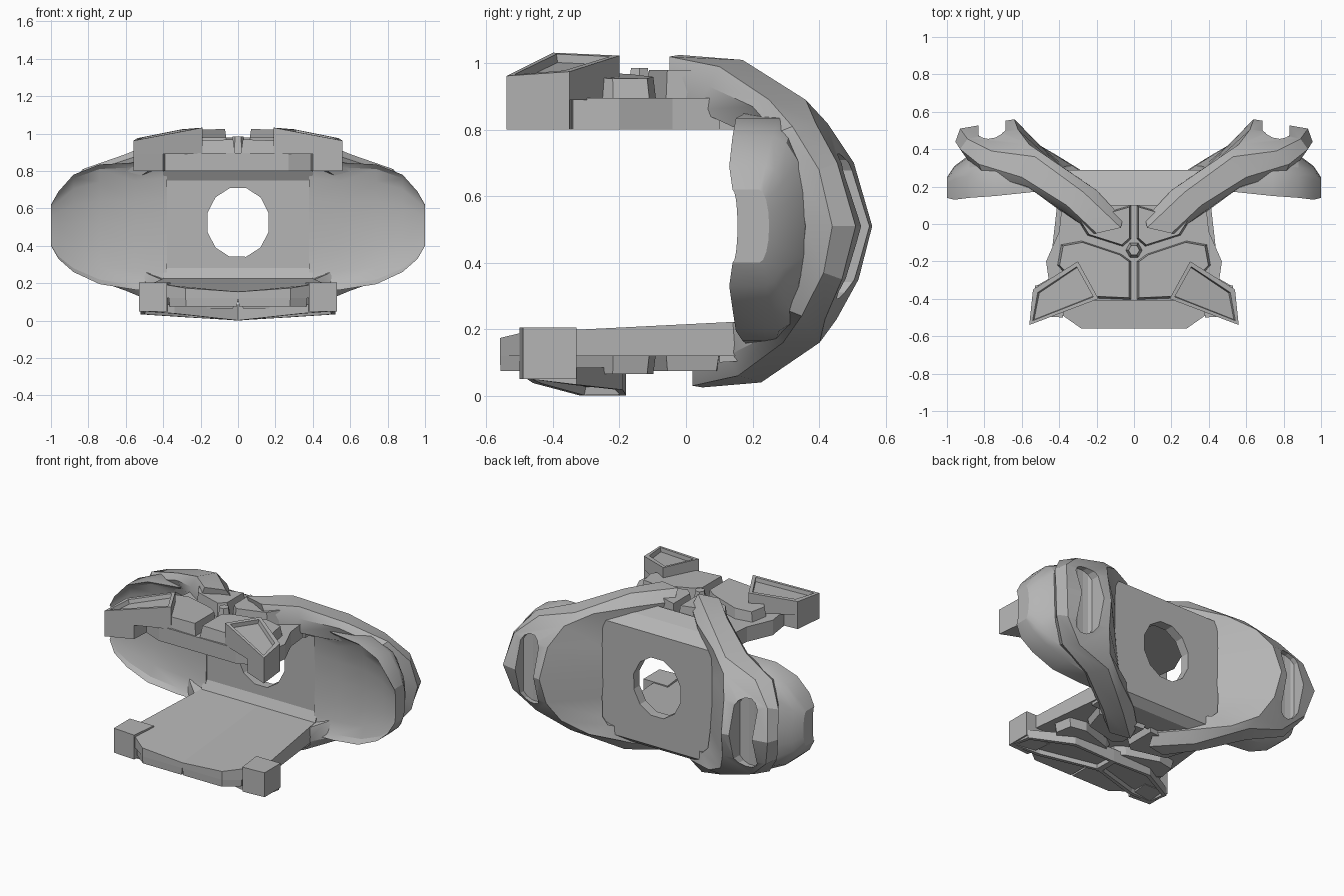
import bpy, bmesh, math

old = bpy.data.objects.get("Cube")
if old:
    bpy.data.objects.remove(old, do_unlink=True)

grey = bpy.data.materials.new("plain grey")
grey.use_nodes = True
COLOR = (0.46, 0.46, 0.46, 1)
grey.diffuse_color = COLOR
grey.node_tree.nodes["Principled BSDF"].inputs["Base Color"].default_value = COLOR


def finish(name, bm, mirror=True, smooth=False, cutter=None):
    """Turn a bmesh into an object with optional cut and mirror."""
    bmesh.ops.recalc_face_normals(bm, faces=bm.faces)
    mesh = bpy.data.meshes.new(name)
    bm.to_mesh(mesh)
    bm.free()
    ob = bpy.data.objects.new(name, mesh)
    bpy.context.collection.objects.link(ob)
    mesh.materials.append(grey)
    if smooth:
        bpy.ops.object.select_all(action="DESELECT")
        ob.select_set(True)
        bpy.context.view_layer.objects.active = ob
        bpy.ops.object.shade_smooth_by_angle(angle=math.radians(28))
    if cutter:
        cut = ob.modifiers.new("cut", "BOOLEAN")
        cut.object = cutter
        cut.solver = "EXACT"
    if mirror:
        ob.modifiers.new("mirror", "MIRROR")
    return ob


def loft(rings):
    """Skin closed rings of points and cap both ends."""
    bm = bmesh.new()
    rows = [[bm.verts.new(p) for p in ring] for ring in rings]
    n = len(rows[0])
    for a, b in zip(rows, rows[1:]):
        for i in range(n):
            j = (i + 1) % n
            bm.faces.new((a[i], a[j], b[j], b[i]))
    bm.faces.new(rows[0])
    bm.faces.new(rows[-1])
    return bm


def prism(name, pts, low, high, taper=1.0, inset=0, mirror=True):
    """Upright slab; low and high are heights or functions of x and y.
    The high end can be narrowed, or given a sunken inset."""
    lo = low if callable(low) else lambda x, y: low
    hi = high if callable(high) else lambda x, y: high
    cx = sum(p[0] for p in pts) / len(pts)
    cy = sum(p[1] for p in pts) / len(pts)
    ends = [(cx + (x - cx) * taper, cy + (y - cy) * taper) for x, y in pts]
    bm = loft([[(x, y, lo(x, y)) for x, y in pts],
               [(x, y, hi(x, y)) for x, y in ends]])
    if inset:
        bmesh.ops.recalc_face_normals(bm, faces=bm.faces)
        bm.faces.ensure_lookup_table()
        cap = [bm.faces[-1]]
        bmesh.ops.inset_region(bm, faces=cap, thickness=inset)
        bmesh.ops.inset_region(bm, faces=cap, thickness=0.006, depth=-0.025)
    return finish(name, bm, mirror)


def hide(ob):
    ob.hide_render = True
    ob.hide_viewport = True
    ob.display_type = "WIRE"
    return ob


# back wall with its round opening
ring = [(0.17 * math.cos(k * math.pi / 6 + 0.26), 0.525 + 0.19 * math.sin(k * math.pi / 6 + 0.26))
        for k in range(12)]
hole = hide(finish("hole_cutter", loft([[(x, y, z) for x, z in ring] for y in (0, 0.5)]), False))
profile = [(0.1, 0.94), (0.2, 0.91), (0.29, 0.86), (0.29, 0.15), (0.24, 0.11), (0.1, 0.1),
           (0.1, 0.2), (0.2, 0.22), (0.23, 0.28), (0.23, 0.75), (0.2, 0.8), (0.1, 0.8)]
wall = loft([[(x, y, z) for y, z in profile] for x in (-0.4, 0.4)])
finish("back_wall", wall, False, cutter=hole)

# dished side shells: x, mid height, half height, front rim, front mid, back rim, back mid
STATIONS = [(0.38, 0.51, 0.36, 0.19, 0.23, 0.25, 0.285), (0.55, 0.505, 0.34, 0.17, 0.235, 0.27, 0.36),
            (0.74, 0.515, 0.32, 0.15, 0.23, 0.28, 0.38), (0.88, 0.52, 0.26, 0.14, 0.2, 0.26, 0.37),
            (0.96, 0.51, 0.18, 0.13, 0.17, 0.24, 0.31), (1.0, 0.51, 0.11, 0.14, 0.155, 0.22, 0.25)]
rings = []
for x, zc, h, fr, fm, br, bk in STATIONS:
    arc = [math.radians(-90 + 22.5 * k) for k in range(9)]
    front = [(x, fr + (fm - fr) * math.cos(t), zc + h * math.sin(t)) for t in arc]
    back = [(x, br + (bk - br) * math.cos(t), zc + h * math.sin(t)) for t in reversed(arc)]
    rings.append(front + back)
finish("side_shell", loft(rings), smooth=True)

# sweeping ribs: half of the sections, reflected downward for the rest
HALF = [
    [(.60, .31, .51), (.90, .36, .51), (.955, .44, .51), (.93, .51, .51), (.64, .56, .51), (.38, .285, .51)],
    [(.59, .28, .68), (.88, .33, .68), (.93, .40, .68), (.89, .455, .70), (.62, .505, .70), (.38, .285, .68)],
    [(.54, .24, .76), (.81, .27, .79), (.83, .32, .81), (.76, .39, .82), (.56, .425, .82), (.37, .28, .80)],
    [(.48, .16, .80), (.57, .20, .87), (.60, .25, .89), (.53, .36, .89), (.42, .33, .90), (.33, .27, .84)],
    [(.34, .03, .86), (.38, .07, .93), (.36, .10, .99), (.27, .17, 1.01), (.20, .18, .95), (.22, .18, .86)],
    [(.21, -.05, .90), (.22, -.05, .97), (.20, -.05, 1.02), (.07, -.02, 1.025), (.06, .03, .96), (.08, .03, .90)]]
lower = [[(x, y + 0.014 * i, 1.05 - z) for x, y, z in sec] for i, sec in enumerate(HALF)][1:]
stadium = []
for k in range(12):
    t = math.radians(15 + 30 * k)
    z = 0.51 + 0.07 * math.sin(t) + math.copysign(0.15, math.sin(t))
    stadium.append((0.76 + 0.075 * math.cos(t), z))
slot = loft([[(x, 0.495 - 0.32 * abs(z - 0.51), z) for x, z in stadium],
             [(x, 0.75, z) for x, z in stadium]])
bmesh.ops.triangulate(slot, faces=[f for f in slot.faces if len(f.verts) > 4])
slot_cutter = hide(finish("slot_cutter", slot, False))
finish("sweeping_rib", loft(list(reversed(HALF)) + lower), smooth=True, cutter=slot_cutter)

# top plate, raised panels and button
prism("top_plate", [(0, .15), (.38, .15), (.4, -.04), (.47, -.2), (.45, -.34), (.39, -.36), (.27, -.41), (0, -.41)],
      0.8, 0.895)
FRONT_PANEL = [(.015, -.405), (.015, -.2), (.07, -.16), (.28, -.09), (.39, -.11), (.41, -.22), (.25, -.395)]
REAR_PANEL = [(.015, .1), (.015, -.08), (.06, -.12), (.25, -.06), (.3, .02), (.12, .07)]
prism("front_panel", FRONT_PANEL, 0.89, lambda x, y: 0.97 - 0.04 * x, 0.94)
prism("rear_panel", REAR_PANEL, 0.89, 0.98, 0.92)
button = [(0.045 * math.cos(k * math.pi / 3), -0.14 + 0.045 * math.sin(k * math.pi / 3)) for k in range(6)]
prism("button", button, 0.89, 0.985, 0.65, mirror=False)

# upper corner blocks: sunken tops over narrower outer feet
EAR = [(.19, -.4), (.3, -.2), (.54, -.35), (.56, -.54)]


def ear_top(x, y):
    return 1.03 - 0.17 * (x - 0.2) + 0.05 * (y + 0.4)


prism("upper_corner_block", EAR, 0.89, ear_top, inset=0.03)
prism("upper_corner_foot", [(.4, -.475), (.39, -.34), (.54, -.35), (.56, -.54)], 0.8, 0.9)

# bottom plate and front lip
prism("bottom_plate", [(0, .2), (.4, .2), (.46, -.33), (.38, -.49), (.28, -.56), (0, -.56)],
      0.12, lambda x, y: 0.215 + 0.05 * y - (0.033 - 0.07 * x if y < -0.5 else 0))
prism("front_lip", [(0, -.42), (.37, -.42), (.37, -.49), (.28, -.56), (0, -.56)], 0.125, 0.075, 0.97)

# lower chevron and corner blocks
prism("lower_corner_block", [(.38, -.5), (.36, -.33), (.53, -.33), (.53, -.49)], 0.05, 0.205)
CHEVRON = [(0, -.32), (0, -.18), (.28, -.19), (.52, -.33), (.52, -.48), (.34, -.46)]


def chevron_low(x, y):
    return 0.001 + 0.06 * x + 0.12 * max(0, -y - 0.32)


prism("lower_chevron", CHEVRON, 0.085, chevron_low, inset=0.025)

# panels under the bottom plate
prism("lower_front_panel", FRONT_PANEL, 0.13, 0.065, 0.94)
prism("lower_rear_panel", [(.015, .13), (.015, -.08), (.06, -.12), (.3, -.06), (.35, .1)], 0.13, 0.075, 0.92)
